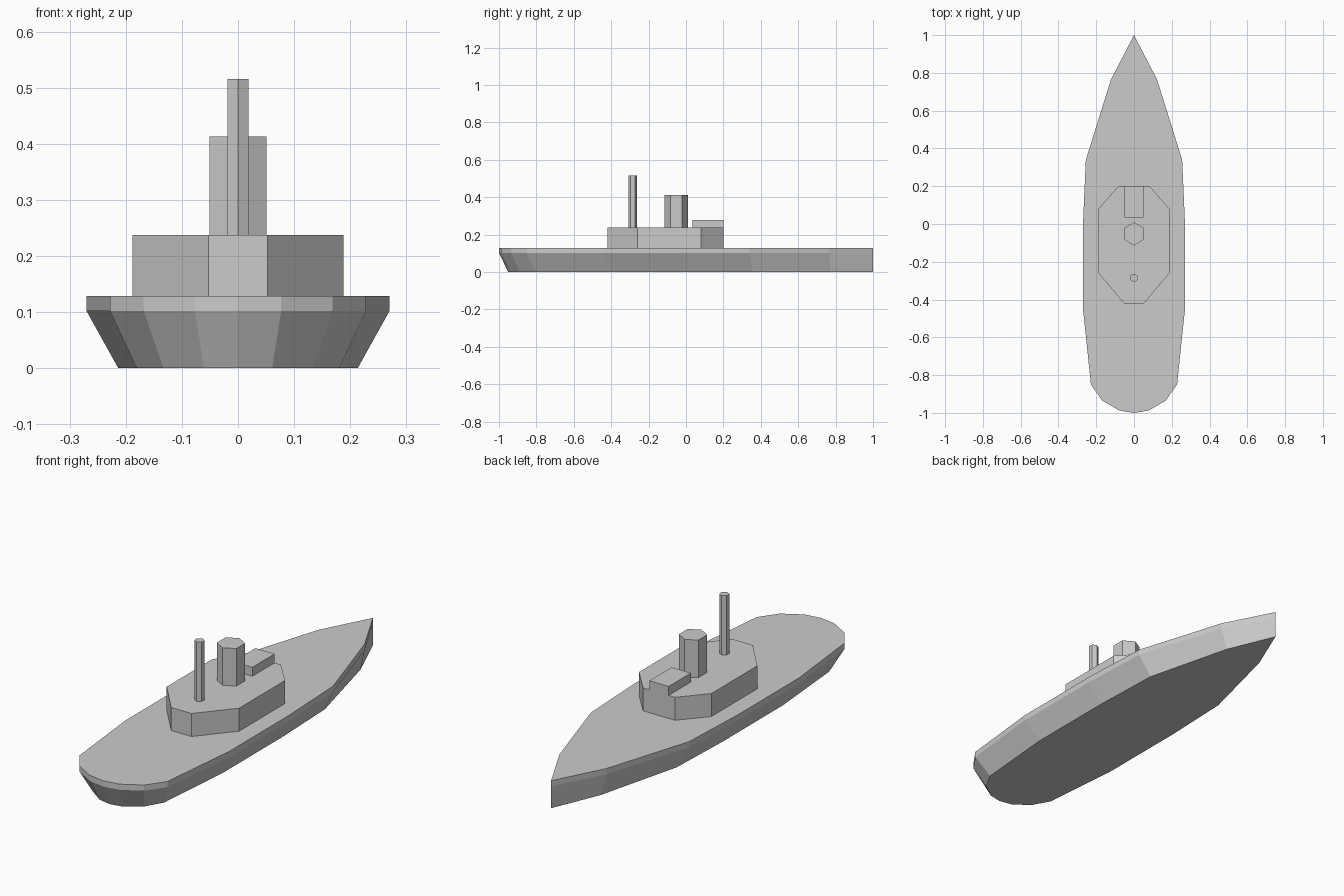
import bpy, bmesh
from math import sin, cos, pi

if "Cube" in bpy.data.objects:
    bpy.data.objects.remove(bpy.data.objects["Cube"])


def loft(name, rings):
    """Solid through rings of equal point count, listed bottom to top."""
    bm = bmesh.new()
    loops = [[bm.verts.new(p) for p in ring] for ring in rings]
    n = len(loops[0])
    bm.faces.new(loops[0][::-1])
    bm.faces.new(loops[-1])
    for a, b in zip(loops, loops[1:]):
        for i in range(n):
            j = (i + 1) % n
            bm.faces.new((a[i], a[j], b[j], b[i]))
    bmesh.ops.recalc_face_normals(bm, faces=bm.faces)
    mesh = bpy.data.meshes.new(name)
    bm.to_mesh(mesh)
    bm.free()
    obj = bpy.data.objects.new(name, mesh)
    bpy.context.collection.objects.link(obj)
    return obj


def mirrored(half):
    """Complete a right-hand outline with its mirror image."""
    return half + [(-x, y) for x, y in reversed(half) if x > 0]


def at(outline, z):
    return [(x, y, z) for x, y in outline]


def prism(name, outline, z0, z1):
    return loft(name, [at(outline, z0), at(outline, z1)])


def hexagon(cy, rx, ry):
    return [(rx * sin(i * pi / 3) / sin(pi / 3), cy - ry * cos(i * pi / 3))
            for i in range(6)]


# Hull: flared sides up to a thin vertical band, pointed bow, rounded stern
deck = mirrored([(0, -1), (0.077, -0.988), (0.168, -0.935), (0.228, -0.85),
                 (0.27, -0.45), (0.27, 0), (0.255, 0.34), (0.122, 0.765), (0, 1)])
keel = [(x * 0.79, y * 0.975 + 0.025) for x, y in deck]
loft("hull", [at(keel, 0), at(deck, 0.102), at(deck, 0.129)])

# Deckhouse: elongated octagon
house = mirrored([(0.053, -0.42), (0.188, -0.26), (0.188, 0.08), (0.083, 0.2)])
prism("deckhouse", house, 0.129, 0.237)

# Bridge box at the forward edge
prism("bridge", mirrored([(0.05, 0.035), (0.05, 0.2)]), 0.237, 0.279)

# Hexagonal funnel and mast
prism("funnel", hexagon(-0.052, 0.051, 0.062), 0.237, 0.413)
prism("mast", hexagon(-0.285, 0.019, 0.022), 0.237, 0.515)
